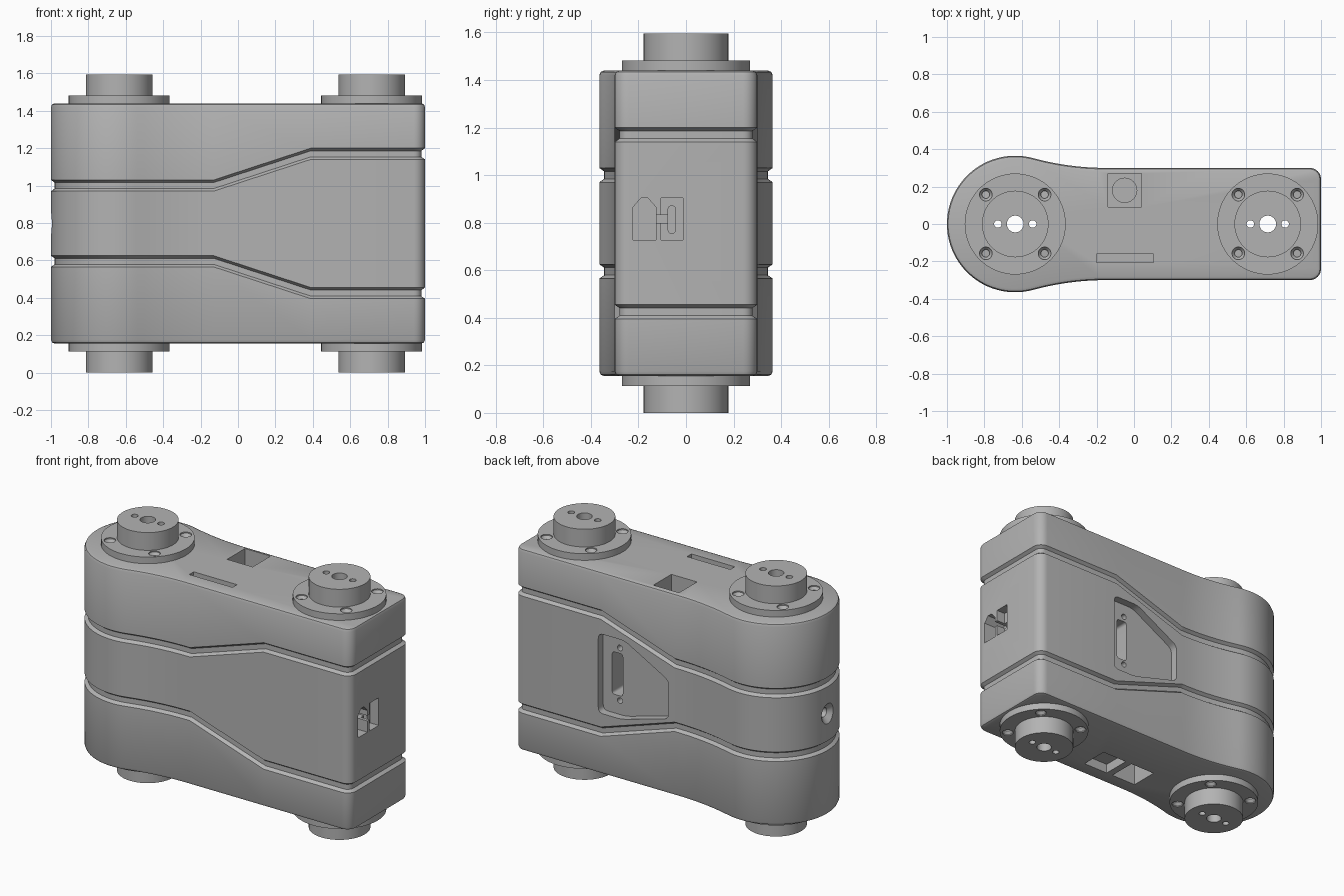
import bpy, bmesh
from math import sin, cos, pi, sqrt, radians
from mathutils import Vector

cube = bpy.data.objects.get("Cube")
if cube:
    bpy.data.objects.remove(cube)

MID, TOP = 0.7975, 1.44
HUBS = (-0.635, 0.715)

grey = bpy.data.materials.new("plain grey")
grey.use_nodes = True
grey.diffuse_color = (0.45, 0.45, 0.45, 1)
grey.node_tree.nodes["Principled BSDF"].inputs["Base Color"].default_value = grey.diffuse_color


def loft(name, rings):
    """Closed solid skinned through rings of equal length, capped at both ends."""
    bm = bmesh.new()
    loops = [[bm.verts.new(p) for p in ring] for ring in rings]
    n = len(loops[0])
    for a, b in zip(loops, loops[1:]):
        for i in range(n):
            j = (i + 1) % n
            bm.faces.new((a[i], a[j], b[j], b[i]))
    bm.faces.new(loops[0][::-1])
    bm.faces.new(loops[-1])
    bmesh.ops.recalc_face_normals(bm, faces=bm.faces)
    mesh = bpy.data.meshes.new(name)
    bm.to_mesh(mesh)
    bm.free()
    mesh.materials.append(grey)
    obj = bpy.data.objects.new(name, mesh)
    bpy.context.collection.objects.link(obj)
    return obj


def circle(x, y, r, n=32):
    return [(x + r * cos(2 * pi * i / n), y + r * sin(2 * pi * i / n)) for i in range(n)]


def rect(x0, y0, x1, y1):
    return [(x0, y0), (x1, y0), (x1, y1), (x0, y1)]


def rounded(points, r, steps=5):
    """Soften every corner of a polygon."""
    pts = [Vector(p) for p in points]
    out = []
    for i, p in enumerate(pts):
        a = p + (pts[i - 1] - p).normalized() * r
        b = p + (pts[(i + 1) % len(pts)] - p).normalized() * r
        for k in range(steps + 1):
            t = k / steps
            out.append(tuple(a * (1 - t) ** 2 + p * 2 * t * (1 - t) + b * t * t))
    return out


def inset(points, d):
    """Offset a clockwise outline inwards with mitred corners."""
    pts = [Vector(p) for p in points]
    out = []
    for i, p in enumerate(pts):
        e0 = (p - pts[i - 1]).normalized()
        e1 = (pts[(i + 1) % len(pts)] - p).normalized()
        n0, n1 = Vector((e0.y, -e0.x)), Vector((e1.y, -e1.x))
        out.append(tuple(p + (n0 + n1) * d / (1 + n0.dot(n1))))
    return out


def place(axis, p, h):
    return {"X": (h, p[0], p[1]), "Y": (p[0], h, p[1]), "Z": (p[0], p[1], h)}[axis]


def cut(target, axis, *levels):
    """Subtract a solid skinned through (outline, height) levels along an axis."""
    tool = loft("cutter", [[place(axis, p, h) for p in pts] for pts, h in levels])
    tool.hide_render = True
    mod = target.modifiers.new("cut", "BOOLEAN")
    mod.operation, mod.solver, mod.object = "DIFFERENCE", "EXACT", tool
    bpy.context.view_layer.objects.active = target
    bpy.ops.object.modifier_apply(modifier=mod.name)
    bpy.data.objects.remove(tool)


def pocket(target, axis, pts, lo, hi):
    cut(target, axis, (pts, lo), (pts, hi))


def smooth(obj):
    bpy.ops.object.select_all(action="DESELECT")
    obj.select_set(True)
    bpy.context.view_layer.objects.active = obj
    bpy.ops.object.shade_smooth_by_angle(angle=radians(28))


# Plan outline: round end, concave neck, straight sides, softened square end
R, NECK = 0.365, 1.476
half = []
for i in range(1, 25):
    a = radians(180 - 105.3 * i / 24)
    half.append((HUBS[0] + R * cos(a), R * sin(a)))
for i in range(1, 11):
    a = radians(254.7 + 15.3 * i / 10)
    half.append((-0.15 + NECK * cos(a), 0.3 + NECK + NECK * sin(a)))
half += [(-0.13, 0.3), (0.39, 0.3)]
for i in range(7):
    a = pi / 2 * (1 - i / 6)
    half.append((0.94 + 0.06 * cos(a), 0.24 + 0.06 * sin(a)))
outline = [(-1, 0)] + half + [(x, -y) for x, y in reversed(half)]


def groove(x):
    """Groove distance from mid height; it flares between the two bends."""
    t = min(max((x + 0.13) / 0.52, 0), 1)
    return 0.2025 + 0.17 * t


def ring(d, height):
    return [(q[0], q[1], height(p[0])) for p, q in zip(outline, inset(outline, d))]


# Housing with two bent grooves running all the way round
H = TOP - MID
upper = [(0, lambda x, o=0: groove(x) - 0.03), (0.02, lambda x: groove(x) - 0.016),
         (0.02, lambda x: groove(x) + 0.016), (0, lambda x: groove(x) + 0.03),
         (0, lambda x: H - 0.02), (0.006, lambda x: H - 0.006), (0.02, lambda x: H)]
rings = [ring(d, lambda x, f=f: MID - f(x)) for d, f in reversed(upper)]
rings += [ring(d, lambda x, f=f: MID + f(x)) for d, f in upper]
housing = loft("housing", rings)

# Top pockets
pocket(housing, "Z", rect(-0.14, 0.09, 0.04, 0.27), TOP - 0.2, TOP + 0.1)
pocket(housing, "Z", circle(-0.05, 0.18, 0.065), TOP - 0.25, TOP - 0.15)
pocket(housing, "Z", rect(-0.2, -0.205, 0.105, -0.16), TOP - 0.08, TOP + 0.1)

# Underside pockets
for x, depth in ((0.137, 0.06), (-0.084, 0.2)):
    pocket(housing, "Z", rect(x - 0.088, -0.2, x + 0.088, -0.02), 0, 0.155 + depth)

# Square-end port: chamfered socket, plate recess, slot and joining channel
socket = [(-0.223, 0.727), (-0.126, 0.727), (-0.126, 0.865), (-0.16, 0.903),
          (-0.19, 0.903), (-0.223, 0.865)]
pocket(housing, "X", socket, 0.86, 1.1)
pocket(housing, "X", rect(-0.105, 0.727, -0.013, 0.903), 0.94, 1.1)
pocket(housing, "X", rounded(rect(-0.075, 0.756, -0.045, 0.87), 0.014), 0.88, 1)
pocket(housing, "X", rect(-0.14, 0.798, -0.06, 0.832), 0.9, 1.1)

# Rear recess with rim, floor, deep slot and two screw holes
recess = [(0.38, 0.57), (0.38, 1.02), (0.23, 1.02), (-0.06, 0.86), (-0.06, 0.655), (0.25, 0.57)]
pocket(housing, "Y", rounded(recess, 0.05), 0.28, 0.5)
pocket(housing, "Y", rounded(inset(recess, 0.028), 0.035), 0.25, 0.4)
pocket(housing, "Y", rounded(rect(0.27, 0.66, 0.345, 0.93), 0.02), 0.12, 0.4)
for z in (0.63, 0.965):
    pocket(housing, "Y", circle(0.29, z, 0.018, 16), 0.2, 0.4)

# Countersunk hole in the round end
cut(housing, "X", (circle(0, MID, 0.03), -0.85), (circle(0, MID, 0.03), -0.97),
    (circle(0, MID, 0.075), -1.01))

# Stepped shaft mounts above and below each end
mounts = []
for end, x in zip(("round_end", "square_end"), HUBS):
    for side, s in (("upper", 1), ("lower", -1)):
        def z(h):
            return MID + s * (H + h)
        steps = ((0.27, 0), (0.27, 0.042), (0.178, 0.042), (0.178, 0.155))
        mount = loft(f"{end}_{side}_mount",
                     [[(*p, z(h)) for p in circle(x, 0, r, 64)] for r, h in steps])
        for sx in (-1, 1):
            for sy in (-1, 1):
                cx, cy = x + sx * 0.157, sy * 0.157
                wide, narrow = circle(cx, cy, 0.034, 24), circle(cx, cy, 0.02, 24)
                cut(mount, "Z", (wide, z(0.06)), (wide, z(0.035)), (narrow, z(0.018)),
                    (narrow, z(-0.02)))
        mounts.append((mount, x))

# Shaft bore and two pin holes straight through each end
for part, centres in [(housing, HUBS)] + [(m, (x,)) for m, x in mounts]:
    for x in centres:
        for dx, r in ((0, 0.045), (-0.093, 0.02), (0.093, 0.02)):
            pocket(part, "Z", circle(x + dx, 0, r, 24), -0.1, 1.7)
    smooth(part)
